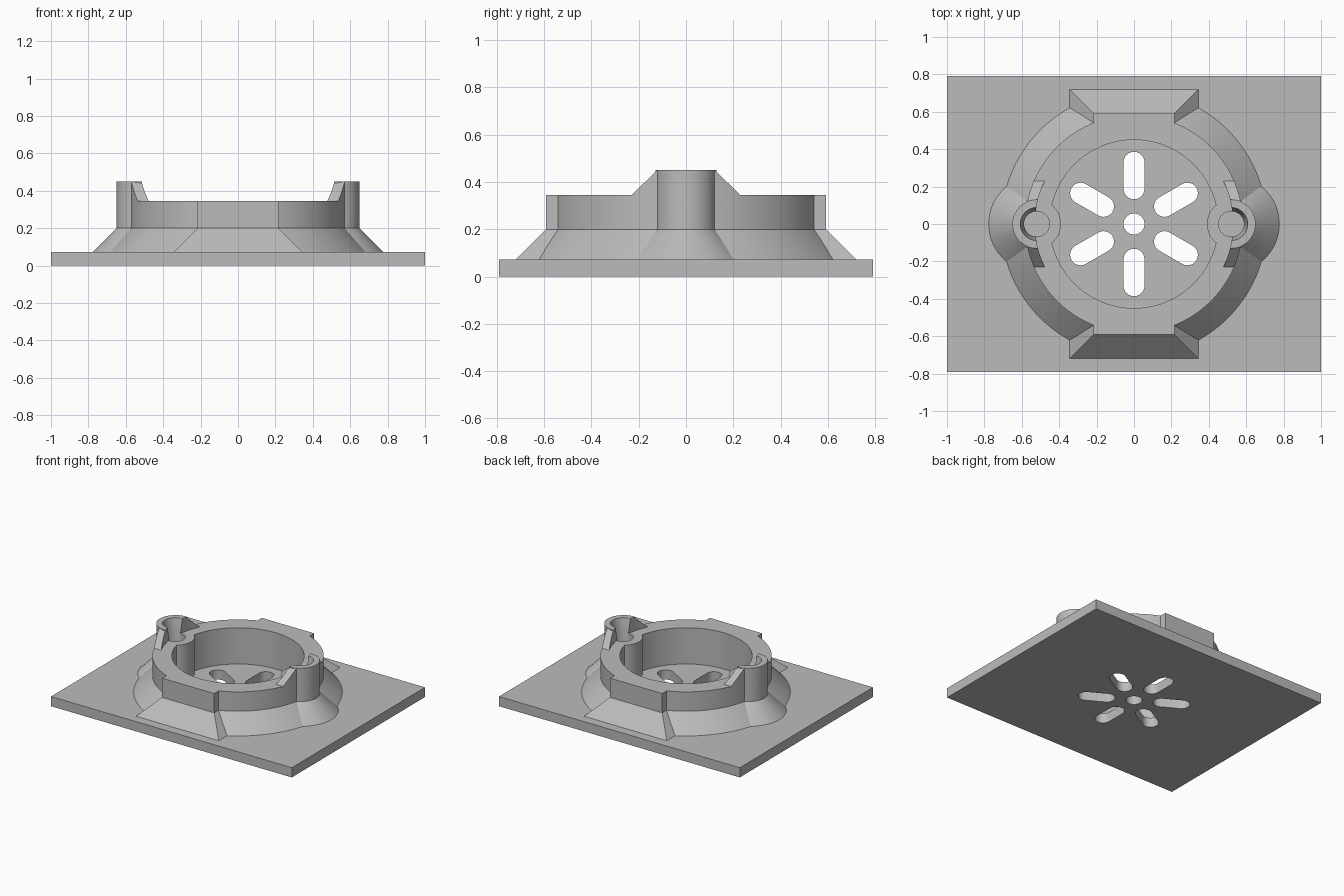
import bpy, bmesh, math
from mathutils import Matrix

if "Cube" in bpy.data.objects:
    bpy.data.objects.remove(bpy.data.objects["Cube"])

PLATE_Z, SKIRT_Z, RING_Z, BOSS_Z = 0.073, 0.20, 0.345, 0.45
RING_R, BORE_R, LIP_R = 0.583, 0.45, 0.53
BOSS_X, BOSS_R, FLARE = 0.52, 0.13, 0.127

mat = bpy.data.materials.new("light grey")
mat.diffuse_color = (0.5, 0.5, 0.5, 1)
mat.use_nodes = True
mat.node_tree.nodes["Principled BSDF"].inputs["Base Color"].default_value = mat.diffuse_color


def make(name, rings):
    """Closed solid skinned through stacked rings of equal point count."""
    bm = bmesh.new()
    loops = [[bm.verts.new(p) for p in ring] for ring in rings]
    n = len(loops[0])
    for a, b in zip(loops, loops[1:]):
        for i in range(n):
            j = (i + 1) % n
            bm.faces.new((a[i], a[j], b[j], b[i]))
    bm.faces.new(loops[0][::-1])
    bm.faces.new(loops[-1])
    bmesh.ops.recalc_face_normals(bm, faces=bm.faces)
    mesh = bpy.data.meshes.new(name)
    bm.to_mesh(mesh)
    bm.free()
    mesh.materials.append(mat)
    ob = bpy.data.objects.new(name, mesh)
    bpy.context.collection.objects.link(ob)
    return ob


def lathe(name, profile, x=0.0, n=96):
    """Solid of revolution from (radius, z) pairs."""
    ts = [2 * math.pi * i / n for i in range(n)]
    return make(name, [[(x + r * math.cos(t), r * math.sin(t), z) for t in ts]
                       for r, z in profile])


def box(name, levels):
    """Stacked rectangles from (half x, y min, y max, z)."""
    return make(name, [[(-w, a, z), (w, a, z), (w, b, z), (-w, b, z)]
                       for w, a, b, z in levels])


def combine(target, tool, operation):
    mod = target.modifiers.new(operation.lower(), 'BOOLEAN')
    mod.operation, mod.solver, mod.object = operation, 'EXACT', tool
    bpy.context.view_layer.objects.active = target
    bpy.ops.object.modifier_apply(modifier=mod.name)
    bpy.data.objects.remove(tool)


def skirt(r, top):
    """Straight wall above a 45 degree flared foot."""
    return [(r + FLARE, 0.04), (r + FLARE, PLATE_Z), (r, SKIRT_Z), (r, top)]


# Base plate
body = box("socket_plate", [(1, -0.79, 0.79, 0), (1, -0.79, 0.79, PLATE_Z)])

# Round collar with flared foot
combine(body, lathe("collar", skirt(RING_R, RING_Z)), 'UNION')

# Flat blocks at front and back
for s in (-1, 1):
    levels = []
    for grow, z in ((FLARE, 0.04), (FLARE, PLATE_Z), (0, SKIRT_Z), (0, RING_Z)):
        ys = sorted((s * 0.3, s * (0.592 + grow)))
        levels.append((0.217 + grow, ys[0], ys[1], z))
    combine(body, box("flat_block", levels), 'UNION')

# Flared feet of the side bosses
for s in (-1, 1):
    combine(body, lathe("boss_foot", skirt(BOSS_R, 0.3), s * BOSS_X, 64), 'UNION')

# Main bore
combine(body, lathe("bore", [(BORE_R, PLATE_Z), (BORE_R, 0.6)]), 'DIFFERENCE')

# Sloped lip ribs beside the bosses
ribs = lathe("ribs", [(RING_R, 0.25), (RING_R, BOSS_Z)])
combine(ribs, box("rib_slope", [(1, -0.23, 0.23, RING_Z - 0.02), (1, -0.23, 0.23, RING_Z),
                                (1, -0.122, 0.122, BOSS_Z), (1, -0.122, 0.122, 0.5)]), 'INTERSECT')
combine(ribs, lathe("rib_inside", [(LIP_R, 0.2), (LIP_R, 0.6)]), 'DIFFERENCE')
combine(body, ribs, 'UNION')

# Boss columns, trimmed inside the lip above the collar
for s in (-1, 1):
    boss = lathe("boss", [(BOSS_R, 0.05), (BOSS_R, BOSS_Z)], s * BOSS_X, 64)
    combine(boss, lathe("lip_trim", [(LIP_R, RING_Z), (LIP_R, 0.6)]), 'DIFFERENCE')
    combine(body, boss, 'UNION')

# Blind screw holes with tapered mouths
for s in (-1, 1):
    combine(body, lathe("screw_hole", [(0.068, PLATE_Z), (0.068, RING_Z), (0.088, BOSS_Z),
                                       (0.088, 0.5)], s * BOSS_X, 48), 'DIFFERENCE')

# Centre hole and six radial drain slots
combine(body, lathe("centre_hole", [(0.056, -0.1), (0.056, 0.2)], 0, 32), 'DIFFERENCE')
for k in range(6):
    pts = []
    for cx, start in ((0.33, -90), (0.188, 90)):
        for i in range(13):
            t = math.radians(start + 15 * i)
            pts.append((cx + 0.056 * math.cos(t), 0.056 * math.sin(t)))
    slot = make("slot", [[(x, y, z) for x, y in pts] for z in (-0.1, 0.2)])
    slot.data.transform(Matrix.Rotation(math.radians(30 + 60 * k), 4, 'Z'))
    combine(body, slot, 'DIFFERENCE')

# Smooth round walls, keep edges crisp
body.select_set(True)
bpy.context.view_layer.objects.active = body
bpy.ops.object.shade_smooth_by_angle(angle=math.radians(25))
